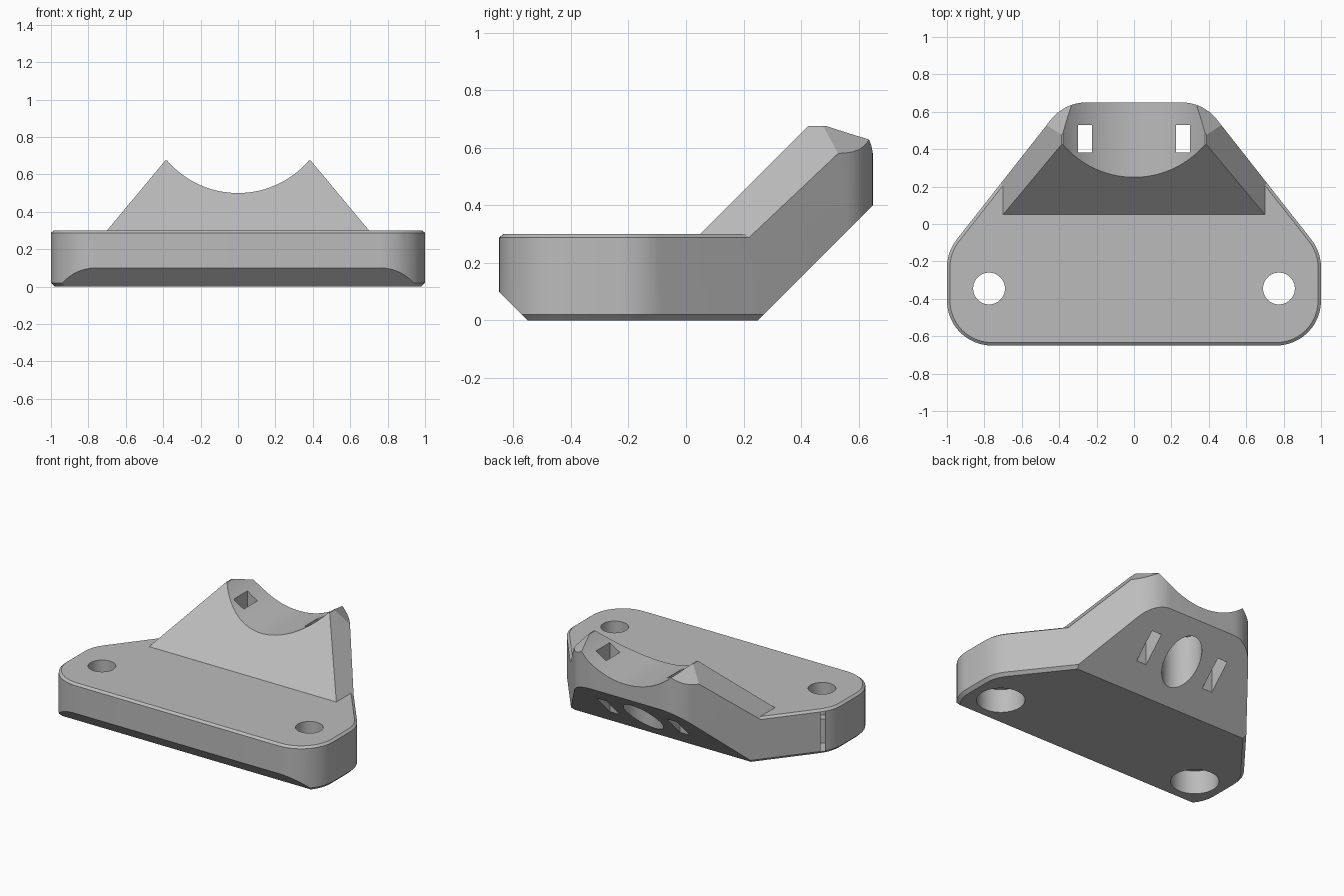
import bpy, bmesh
from math import radians, cos, sin
from mathutils import Vector, Matrix

if "Cube" in bpy.data.objects:
    bpy.data.objects.remove(bpy.data.objects["Cube"])

CORNER = 0.24   # rounding of the plan corners
TILT = 38.4     # direction the slanted flank faces

grey = bpy.data.materials.new("plain grey")
grey.use_nodes = True
grey.diffuse_color = (0.5, 0.5, 0.5, 1)
grey.node_tree.nodes["Principled BSDF"].inputs["Base Color"].default_value = grey.diffuse_color


def finish(bm, name):
    bmesh.ops.recalc_face_normals(bm, faces=bm.faces)
    mesh = bpy.data.meshes.new(name)
    bm.to_mesh(mesh)
    bm.free()
    mesh.materials.append(grey)
    obj = bpy.data.objects.new(name, mesh)
    bpy.context.collection.objects.link(obj)
    return obj


def outline(inset):
    """Rounded trapezoid plan, moved inwards by inset."""
    r = CORNER - inset
    arcs = [(0.76, -0.41, -90, 0, 12), (0.76, -0.232, 0, TILT, 6), (0.255, 0.41, TILT, 90, 8)]
    half = []
    for cx, cy, start, end, steps in arcs:
        for i in range(steps + 1):
            a = radians(start + (end - start) * i / steps)
            half.append((cx + r * cos(a), cy + r * sin(a)))
    return half + [(-x, y) for x, y in reversed(half)]


def loft(levels):
    """Stack plan outlines given as (inset, height) into a solid."""
    bm = bmesh.new()
    rings = [[bm.verts.new((x, y, z)) for x, y in outline(inset)] for inset, z in levels]
    n = len(rings[0])
    for low, high in zip(rings, rings[1:]):
        for i in range(n):
            j = (i + 1) % n
            bm.faces.new((low[i], low[j], high[j], high[i]))
    bm.faces.new(list(reversed(rings[0])))
    bm.faces.new(rings[-1])
    return bm


def slice_off(bm, point, normal):
    """Remove everything on the outer side of a plane and cap the cut."""
    bmesh.ops.bisect_plane(bm, geom=bm.verts[:] + bm.edges[:] + bm.faces[:], dist=1e-5,
                           plane_co=point, plane_no=Vector(normal).normalized(), clear_outer=True)
    bmesh.ops.holes_fill(bm, edges=[e for e in bm.edges if e.is_boundary], sides=0)


def box(low, high):
    bm = bmesh.new()
    low, high = Vector(low), Vector(high)
    bmesh.ops.create_cube(bm, size=1, matrix=Matrix.Translation((low + high) / 2)
                          @ Matrix.Diagonal((*(high - low), 1)))
    return bm


def cylinder(centre, radius, depth, sides, rotation=Matrix()):
    bm = bmesh.new()
    bmesh.ops.create_cone(bm, cap_ends=True, segments=sides, radius1=radius, radius2=radius,
                          depth=depth, matrix=Matrix.Translation(centre) @ rotation)
    return bm


def combine(target, bm, operation, name):
    tool = finish(bm, name)
    tool.hide_render = True
    mod = target.modifiers.new(name, 'BOOLEAN')
    mod.operation, mod.object, mod.solver = operation, tool, 'EXACT'
    bpy.context.view_layer.objects.active = target
    bpy.ops.object.modifier_apply(modifier=mod.name)
    bpy.data.objects.remove(tool)


# Base plate with a chamfered top rim, left slightly oversize
bracket = finish(loft([(-0.004, -0.1), (-0.004, 0.284), (0.016, 0.3)]), "cradle_bracket")

# Sloping hump
hump = box((-1.5, -0.3, 0.2), (1.5, 1, 0.675))
slice_off(hump, (0, 0.05, 0.3), (0, -1, 1))
for side in (1, -1):
    slice_off(hump, (side * 0.7, 0, 0.3), (side * 1.2, 0, 1))
    slice_off(hump, (side * 0.385, 0.48, 0.675), (side * 0.157, 0.108, 0.19))
combine(bracket, hump, 'UNION', "hump")

# Outer walls, underside slope and front bottom chamfer
shell = loft([(0.02, 0), (0, 0.02), (0, 0.9)])
slice_off(shell, (0, 0.25, 0), (0, 1, -1))
slice_off(shell, (0, -0.55, 0), (0, -1, -1))
combine(bracket, shell, 'INTERSECT', "shell")

# Round cradle along the depth
combine(bracket, cylinder((0, 0.4, 1), 0.5, 2, 128, Matrix.Rotation(radians(90), 4, 'X')),
        'DIFFERENCE', "cradle")

# Screw holes with counterbores, and strap slots
for side in (1, -1):
    x = side * 0.775
    combine(bracket, cylinder((x, -0.345, 0.2), 0.085, 1, 48), 'DIFFERENCE', "screw_hole")
    combine(bracket, cylinder((x, -0.345, 0), 0.148, 0.32, 48), 'DIFFERENCE', "counterbore")
    combine(bracket, box((side * 0.2625 - 0.0375, 0.383, -0.2), (side * 0.2625 + 0.0375, 0.53, 1)),
            'DIFFERENCE', "strap_slot")

# Blind pocket in the underside slope
combine(bracket, cylinder((0, 0.455, 0.2), 0.123, 0.5, 48), 'DIFFERENCE', "pocket")

bpy.ops.object.select_all(action='DESELECT')
bracket.select_set(True)
bpy.context.view_layer.objects.active = bracket
bpy.ops.object.shade_smooth_by_angle(angle=radians(20))
